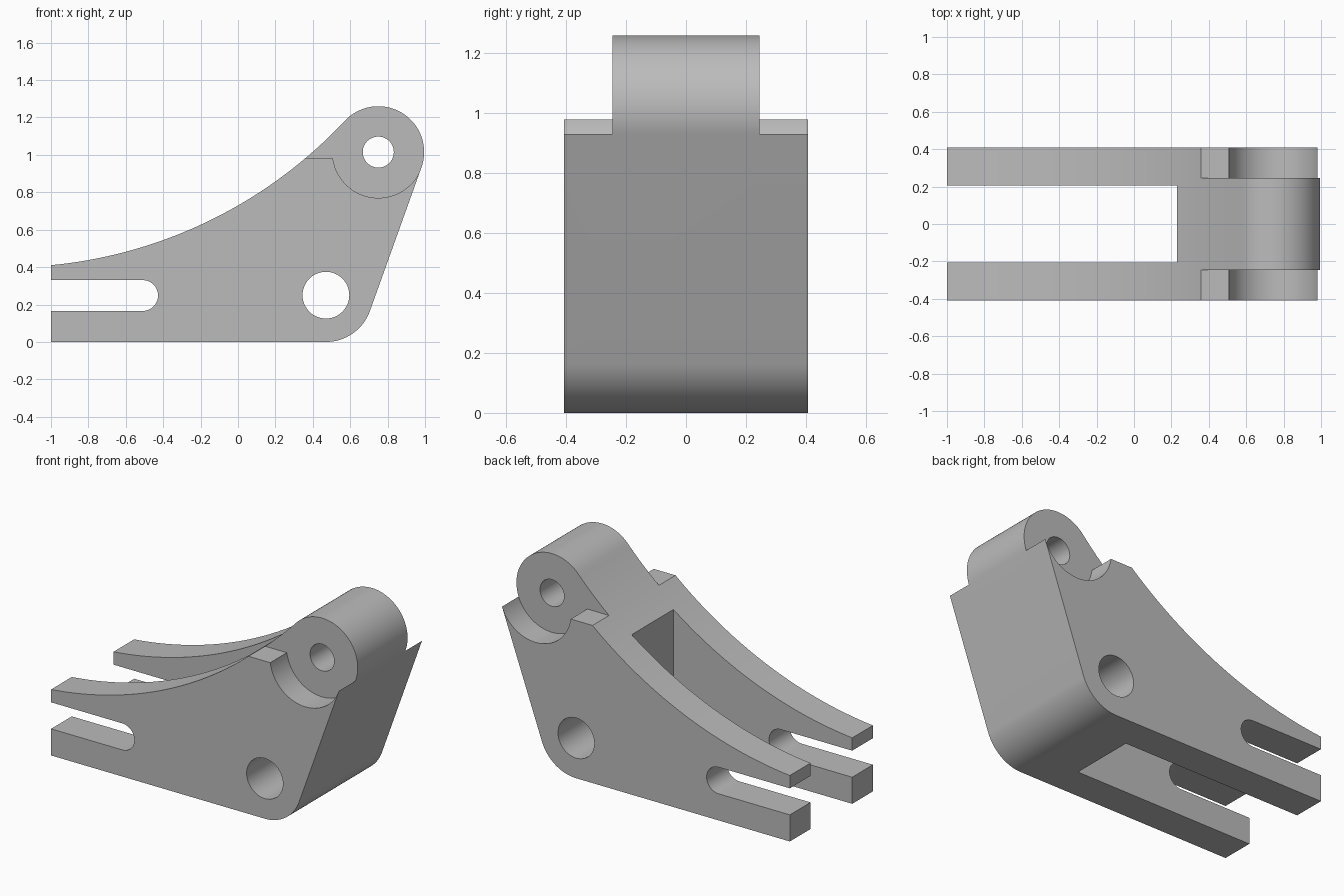
import bpy
import bmesh
from math import sin, cos, pi, atan2, hypot, radians
from mathutils import Vector

if "Cube" in bpy.data.objects:
    bpy.data.objects.remove(bpy.data.objects["Cube"])

BOSS, BOSS_R = (0.75, 1.015), 0.245      # upper boss
FOOT, FOOT_R = (0.47, 0.25), 0.25        # rounded lower corner
HALF_WIDTH = 0.408


def arc(center, radius, start, end, steps=48):
    """Points (x, z) along an arc, angles in radians."""
    return [(center[0] + radius * cos(start + (end - start) * i / steps),
             center[1] + radius * sin(start + (end - start) * i / steps))
            for i in range(steps + 1)]


def extrude(name, outline, y0, y1):
    """Solid prism from an (x, z) outline between two depths."""
    bm = bmesh.new()
    face = bm.faces.new([bm.verts.new((x, y0, z)) for x, z in outline])
    grown = bmesh.ops.extrude_face_region(bm, geom=[face])["geom"]
    moved = [v for v in grown if isinstance(v, bmesh.types.BMVert)]
    bmesh.ops.translate(bm, verts=moved, vec=Vector((0, y1 - y0, 0)))
    bmesh.ops.recalc_face_normals(bm, faces=bm.faces)
    mesh = bpy.data.meshes.new(name)
    bm.to_mesh(mesh)
    bm.free()
    obj = bpy.data.objects.new(name, mesh)
    bpy.context.collection.objects.link(obj)
    return obj


def cut(target, cutter):
    """Subtract the cutter and discard it."""
    cutter.hide_render = True
    mod = target.modifiers.new("cut", "BOOLEAN")
    mod.operation, mod.solver, mod.object = "DIFFERENCE", "EXACT", cutter
    bpy.context.view_layer.objects.active = target
    bpy.ops.object.modifier_apply(modifier=mod.name)
    bpy.data.objects.remove(cutter)


# Side outline: flat base, rounded foot, straight back, boss, concave top
dx, dz = BOSS[0] - FOOT[0], BOSS[1] - FOOT[1]
lean = atan2(dz, dx) - pi / 2
crest = radians(136.9)
sweep_c, sweep_r = (-1.236, 2.875), 2.476
sweep_end = atan2(0.41 - sweep_c[1], -1 - sweep_c[0])
outline = [(-1, 0)]
outline += arc(FOOT, FOOT_R, -pi / 2, lean, 24)
outline += arc(BOSS, BOSS_R, lean, crest)
outline += arc(sweep_c, sweep_r, crest - pi, sweep_end)[1:]
bracket = extrude("bracket_body", outline, -HALF_WIDTH, HALF_WIDTH)

# Gap between the two arms
gap = [(-1.2, -0.2), (0.23, -0.2), (0.23, 1.5), (-1.2, 1.5)]
cut(bracket, extrude("arm_gap", gap, -0.205, 0.205))

# Recesses on both sides of the boss
pocket = arc(BOSS, BOSS_R, radians(-171.8), lean)
pocket += [(1.2, pocket[-1][1]), (1.2, 1.5), (0.2, 1.5), (0.2, pocket[0][1])]
for side in (-1, 1):
    cut(bracket, extrude("boss_recess", pocket, side * 0.245, side * 0.6))

# Through holes and the open slot at the arm ends
for center, radius in ((BOSS, 0.083), (FOOT, 0.125)):
    cut(bracket, extrude("hole", arc(center, radius, 0, 2 * pi)[:-1], -0.6, 0.6))
slot = arc((-0.51, 0.248), 0.0825, -pi / 2, pi / 2, 24)
slot += [(-1.2, slot[-1][1]), (-1.2, slot[0][1])]
cut(bracket, extrude("arm_slot", slot, -0.6, 0.6))

# Plain grey material
grey = bpy.data.materials.new("plain_grey")
grey.use_nodes = True
color = (0.5, 0.5, 0.5, 1)
grey.diffuse_color = color
grey.node_tree.nodes["Principled BSDF"].inputs["Base Color"].default_value = color
bracket.data.materials.clear()
bracket.data.materials.append(grey)

# Smooth curved walls, crisp edges
bpy.ops.object.select_all(action="DESELECT")
bracket.select_set(True)
bpy.context.view_layer.objects.active = bracket
bpy.ops.object.shade_smooth_by_angle(angle=radians(25))
